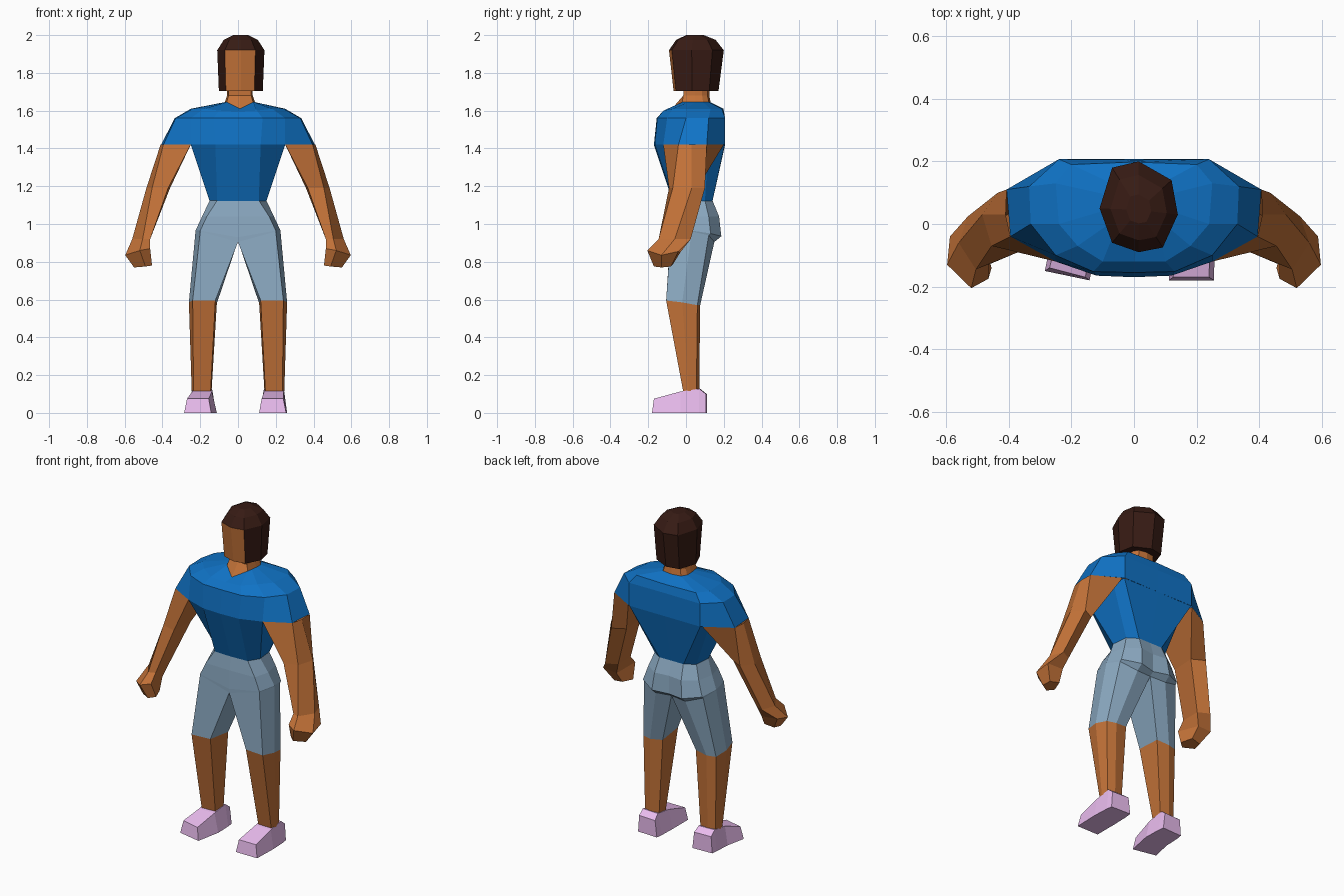
import bpy, bmesh


def material(name, rgb):
    m = bpy.data.materials.new(name)
    m.diffuse_color = (*rgb, 1)
    return m


SKIN = material("skin", (0.55, 0.17, 0.04))
BLUE = material("shirt_blue", (0.005, 0.17, 0.56))
GREY = material("shorts_grey_blue", (0.26, 0.40, 0.54))
PINK = material("shoe_pink", (0.83, 0.51, 0.87))
HAIR = material("hair_brown", (0.038, 0.011, 0.007))


def loft(name, rings, mats, cap_start=False, cap_end=False, slot=None):
    """Skin a list of equally long closed rings; slot(band, side) picks the material."""
    bm = bmesh.new()
    vs = [[bm.verts.new(p) for p in r] for r in rings]
    n = len(rings[0])
    for b in range(len(vs) - 1):
        for i in range(n):
            j = (i + 1) % n
            f = bm.faces.new((vs[b][i], vs[b][j], vs[b + 1][j], vs[b + 1][i]))
            if slot:
                f.material_index = slot(b, i)
    if cap_start:
        bm.faces.new(vs[0][::-1])
    if cap_end:
        bm.faces.new(vs[-1])
    bmesh.ops.recalc_face_normals(bm, faces=bm.faces)
    me = bpy.data.meshes.new(name)
    bm.to_mesh(me)
    bm.free()
    for m in mats:
        me.materials.append(m)
    ob = bpy.data.objects.new(name, me)
    bpy.context.collection.objects.link(ob)
    return ob


def at(z, pts):
    """Give 2D points a height; points that already have one keep it."""
    return [p if len(p) == 3 else (*p, z) for p in pts]


def sym(z, half, cx=0.0):
    """Full ring from a half outline running front centre to back centre."""
    h = at(z, half)
    return ([(cx + x, y, w) for x, y, w in h]
            + [(cx - x, y, w) for x, y, w in h[-2:0:-1]])


def flip(rings, s):
    return [[(s * x, y, z) for x, y, z in r] for r in rings]


# shirt: tapered trunk below the armpits, wide shoulders with sleeves above
waist = [(0, -.07), (.11, -.065), (.15, 0), (.14, .10), (.08, .14), (0, .14)]
chest = [(0, -.17), (.12, -.165), (.25, -.12), (.25, .12), (.24, .205), (0, .207)]
loft("shirt_body", [sym(1.12, waist), sym(1.42, chest)], [BLUE])

collar = [(0, -.075, 1.61), (.07, -.02), (.075, .01), (.08, .05),
          (.08, .09), (.06, .12), (0, .13)]
loft("shirt_shoulders", [
    sym(1.42, [(0, -.17), (.12, -.165), (.25, -.12), (.395, -.04),
               (.407, .11), (.24, .207), (0, .207)]),
    sym(1.56, [(0, -.155), (.13, -.152), (.25, -.10), (.33, 0),
               (.335, .12), (.24, .207), (0, .205)]),
    sym(1.61, [(0, -.12, 1.595), (.10, -.12, 1.60), (.18, -.07), (.24, 0),
               (.25, .13), (.20, .19), (0, .198)]),
    sym(1.645, collar, .01)], [BLUE])

# neck with the open V at the front
neck = [(x * .85, max(y, -.015) * .95) for x, y, *_ in collar]
loft("neck", [sym(1.645, collar, .01), sym(1.68, neck, .01), sym(1.72, neck, .01)], [SKIN])

# head: hair all round, two skin panels for the face
crown = [(.015, -.09), (.092, -.075), (.14, .03), (.12, .14),
         (.015, .20), (-.07, .18), (-.11, .05), (-.07, -.06)]


def head_ring(z, sx, sy):
    return [(.015 + (x - .015) * sx, .045 + (y - .045) * sy, z) for x, y in crown]


loft("head", [head_ring(1.705, .93, .82), head_ring(1.92, 1, 1),
              head_ring(1.975, .72, .72), head_ring(2.0, .32, .32)],
     [HAIR, SKIN], True, True, lambda b, i: int(b == 0 and i in (0, 7)))

# shorts: seat, then one leg each side starting from the same outline
leg_top = [(0, -.085, .905), (.20, -.08), (.225, .03), (.20, .12, .94),
           (.10, .15, .905), (0, .14, .91)]
loft("shorts_seat", [
    sym(1.125, waist),
    sym(1.04, [(0, -.08), (.165, -.075), (.19, .02), (.17, .12), (.09, .175), (0, .165)]),
    sym(.96, [(0, -.085, .93), (.20, -.08, .965), (.225, .03, .965),
              (.20, .13, .95), (.10, .187, .935), (0, .165, .93)]),
    sym(.96, leg_top)], [GREY])
knee = [(.12, -.095, .595), (.24, -.105, .595), (.26, -.02, .585),
        (.245, .06, .57), (.19, .075, .57), (.112, .065, .58)]
ankle = [(.145, -.012), (.235, -.015), (.245, .015), (.238, .055), (.195, .07), (.14, .06)]

# arm sections from sleeve to fist
arm = [
    at(1.42, [(.25, -.12), (.395, -.04), (.41, .03), (.407, .11), (.25, .20)]),
    at(1.19, [(.37, -.09), (.455, -.07), (.485, .03), (.435, .10), (.36, .06)]),
    at(.92, [(.465, -.13), (.505, -.145), (.56, -.06), (.53, .025), (.465, -.01)]),
    [(.465, -.175, .87), (.52, -.205, .86), (.597, -.13, .835),
     (.588, -.04, .855), (.49, -.03, .85)],
    [(.455, -.14, .78), (.49, -.17, .775), (.55, -.13, .77),
     (.54, -.08, .775), (.48, -.07, .785)],
]

for s, side in ((1, "right"), (-1, "left")):
    loft("shorts_leg_" + side, flip([at(.96, leg_top), knee], s), [GREY])
    loft("shin_" + side, flip([knee, at(.115, ankle)], s), [SKIN])
    loft("arm_" + side, flip(arm, s), [SKIN], False, True)
    # shoe sections from toe to heel; the left toe turns out a little
    out = .03 if s < 0 else 0
    shoe = [
        [(.112 + out, -.18, 0), (.255 + out, -.18 + out, 0),
         (.24 + out, -.17 + out, .075), (.125 + out, -.17, .075)],
        [(.112, -.03, 0), (.26, -.03, 0), (.242, -.03, .113), (.138, -.03, .113)],
        [(.115, .07, 0), (.255, .07, 0), (.243, .07, .128), (.138, .075, .128)],
        [(.12, .11, 0), (.25, .105, 0), (.243, .105, .10), (.132, .11, .10)],
    ]
    loft("shoe_" + side, flip(shoe, s), [PINK], True, True)
